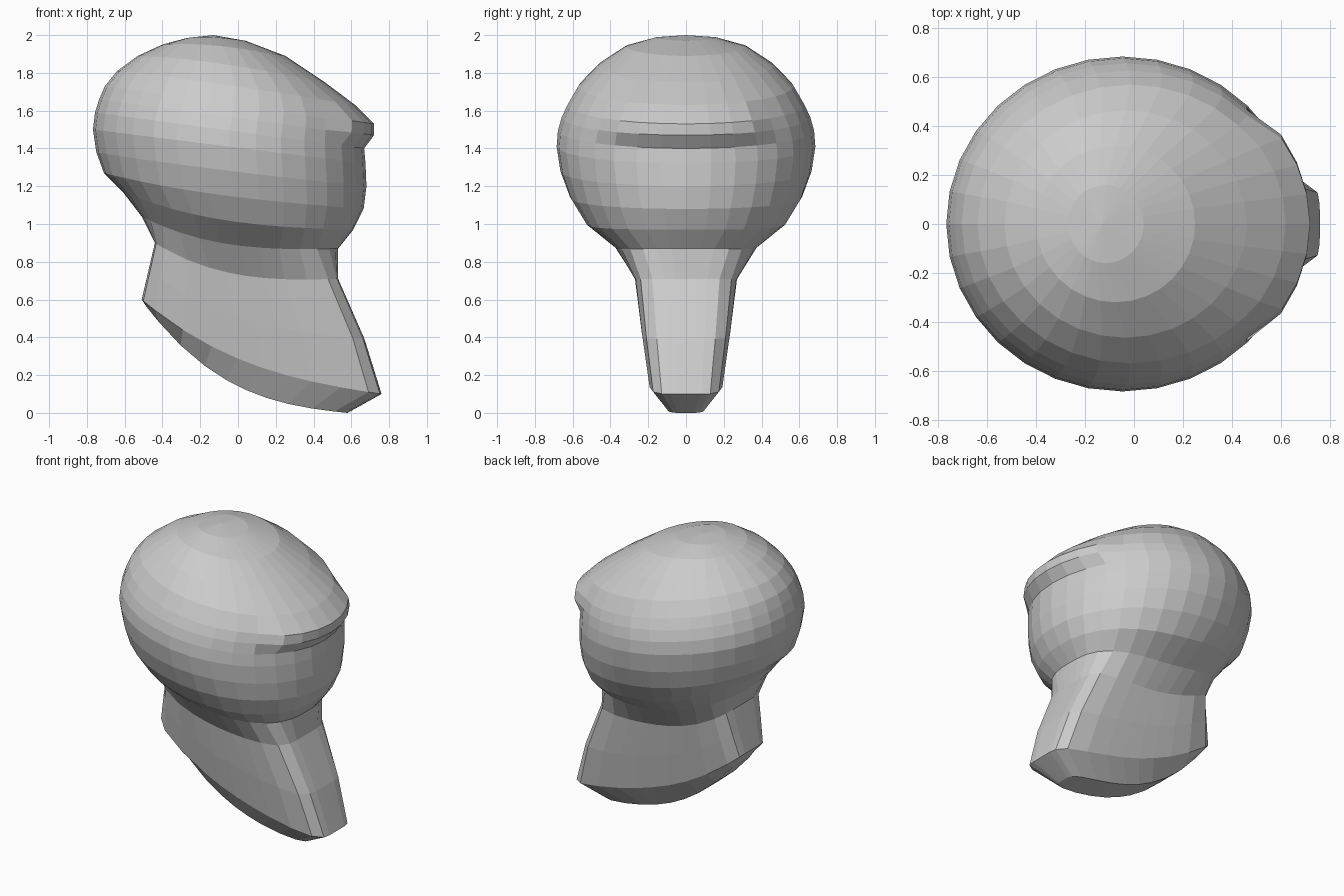
import bpy, bmesh, math

if "Cube" in bpy.data.objects:
    bpy.data.objects.remove(bpy.data.objects["Cube"])

N = 32  # points round each ring

# ring: back x, back z, front x, front z, half width, sag, squareness, brow bump
RINGS = [
    # neck
    (-0.49, 0.57, 0.58, 0.00, 0.105, 0.165, 5, 0),
    (-0.51, 0.60, 0.76, 0.10, 0.195, 0.11, 6, 0),
    (-0.475, 0.75, 0.67, 0.39, 0.235, 0.09, 6, 0),
    (-0.44, 0.90, 0.53, 0.71, 0.27, 0.08, 6, 0),
    # underside of the head
    (-0.51, 1.04, 0.53, 0.87, 0.375, 0.07, 2.9, 0),
    (-0.61, 1.17, 0.61, 0.97, 0.53, 0.06, 2.3, 0),
    # face
    (-0.71, 1.27, 0.665, 1.08, 0.615, 0.03, 2.1, 0),
    (-0.75, 1.38, 0.68, 1.20, 0.665, 0.01, 2, 0),
    (-0.768, 1.50, 0.675, 1.32, 0.685, 0, 2, 0),
    (-0.757, 1.59, 0.668, 1.40, 0.678, 0, 2, 0),
    # brow ledge
    (-0.735, 1.66, 0.670, 1.47, 0.658, 0, 2, 0.05),
    (-0.705, 1.73, 0.665, 1.53, 0.628, 0, 2, 0.055),
    # crown
    (-0.64, 1.81, 0.61, 1.63, 0.57, -0.01, 2, 0.01),
    (-0.53, 1.89, 0.46, 1.75, 0.465, -0.02, 2, 0),
    (-0.40, 1.95, 0.25, 1.89, 0.32, -0.02, 2, 0),
    (-0.27, 1.985, 0.04, 1.97, 0.16, -0.01, 2, 0),
]


def ring_points(bx, bz, fx, fz, hw, sag, n, bump):
    pts = []
    for i in range(N):
        a = 2 * math.pi * i / N
        c, s = math.cos(a), math.sin(a)
        r = (abs(c) ** n + abs(s) ** n) ** (-1 / n)
        u, v = c * r, s * r
        x = (bx + fx) / 2 + u * (fx - bx) / 2
        z = (bz + fz) / 2 + u * (fz - bz) / 2 - sag * (1 - u * u) * (1 - 0.3 * u)
        if u > 0 and abs(v * hw) < 0.39:
            x += bump
        pts.append((x, v * hw, z))
    return pts


def cap(bm, ring):
    # close a ring with strips running across it
    h = N // 2
    bm.faces.new((ring[0], ring[1], ring[-1]))
    for i in range(1, h - 1):
        bm.faces.new((ring[i], ring[i + 1], ring[N - i - 1], ring[N - i]))
    bm.faces.new((ring[h - 1], ring[h], ring[h + 1]))


bm = bmesh.new()
rings = [[bm.verts.new(p) for p in ring_points(*r)] for r in RINGS]
for lo, hi in zip(rings, rings[1:]):
    for i in range(N):
        j = (i + 1) % N
        bm.faces.new((lo[i], lo[j], hi[j], hi[i]))
cap(bm, rings[0])

# rounded top
top = bm.verts.new((-0.13, 0, 2.0))
for i in range(N):
    bm.faces.new((rings[-1][i], rings[-1][(i + 1) % N], top))
bmesh.ops.recalc_face_normals(bm, faces=bm.faces)

mesh = bpy.data.meshes.new("head_and_neck")
bm.to_mesh(mesh)
bm.free()
obj = bpy.data.objects.new("head_and_neck", mesh)
bpy.context.collection.objects.link(obj)

mat = bpy.data.materials.new("light grey")
mat.diffuse_color = (0.6, 0.6, 0.6, 1)
mat.use_nodes = True
mat.node_tree.nodes["Principled BSDF"].inputs["Base Color"].default_value = mat.diffuse_color
mesh.materials.append(mat)
